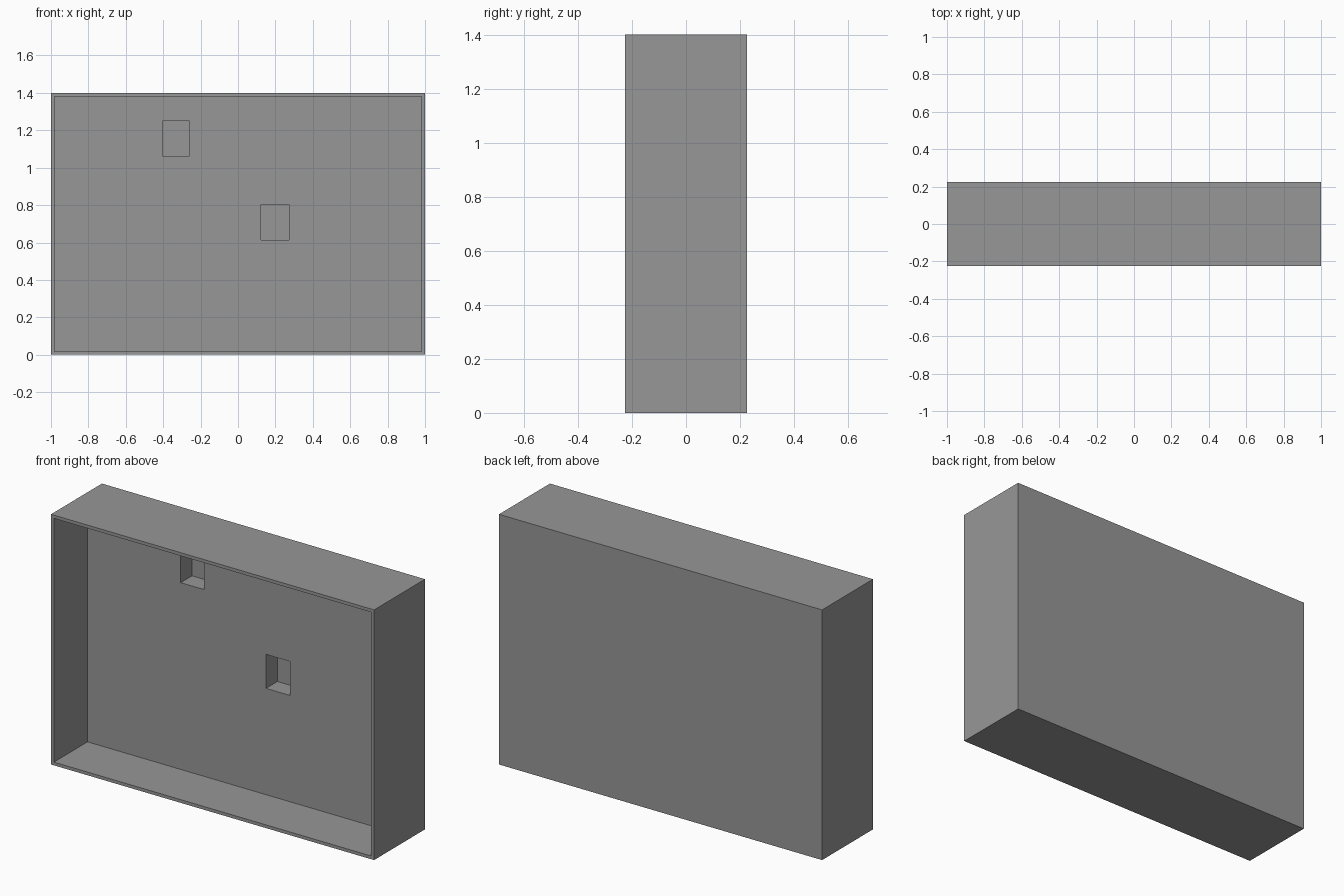
import bpy
import bmesh
from mathutils import Vector

cube = bpy.data.objects.get("Cube")
if cube:
    bpy.data.objects.remove(cube, do_unlink=True)

WIDTH, DEPTH, HEIGHT = 2.0, 0.45, 1.4
WALL = 0.018
FRONT = -DEPTH / 2
FLOOR_Y = 0.072      # inner face of the back panel
POCKET_Y = 0.172     # bottom of the small pockets

grey = bpy.data.materials.new("mid_grey")
grey.use_nodes = True
colour = (0.31, 0.31, 0.31, 1.0)
grey.diffuse_color = colour
grey.node_tree.nodes["Principled BSDF"].inputs["Base Color"].default_value = colour


def box(name, low, high):
    """Axis-aligned box between two corners."""
    low, high = Vector(low), Vector(high)
    bm = bmesh.new()
    bmesh.ops.create_cube(bm, size=1.0)
    bmesh.ops.scale(bm, vec=high - low, verts=bm.verts)
    bmesh.ops.translate(bm, vec=(low + high) / 2, verts=bm.verts)
    mesh = bpy.data.meshes.new(name)
    bm.to_mesh(mesh)
    bm.free()
    obj = bpy.data.objects.new(name, mesh)
    obj.data.materials.append(grey)
    bpy.context.collection.objects.link(obj)
    return obj


def carve(target, cutter):
    """Cut one box out of the target, then discard the cutter."""
    cutter.hide_render = True
    mod = target.modifiers.new("carve", 'BOOLEAN')
    mod.operation = 'DIFFERENCE'
    mod.solver = 'EXACT'
    mod.object = cutter
    bpy.context.view_layer.objects.active = target
    bpy.ops.object.modifier_apply(modifier=mod.name)
    bpy.data.objects.remove(cutter, do_unlink=True)


# Outer casing
casing = box("open_casing", (-WIDTH / 2, FRONT, 0), (WIDTH / 2, -FRONT, HEIGHT))

# Main front cavity
carve(casing, box("cavity_cutter",
                  (-WIDTH / 2 + WALL, FRONT - 0.1, WALL),
                  (WIDTH / 2 - WALL, FLOOR_Y, HEIGHT - WALL)))

# Two small rectangular pockets in the back panel: x and z ranges
for x0, x1, z0, z1 in ((-0.405, -0.26, 1.063, 1.25), (0.123, 0.273, 0.613, 0.803)):
    carve(casing, box("pocket_cutter", (x0, FLOOR_Y - 0.05, z0), (x1, POCKET_Y, z1)))
